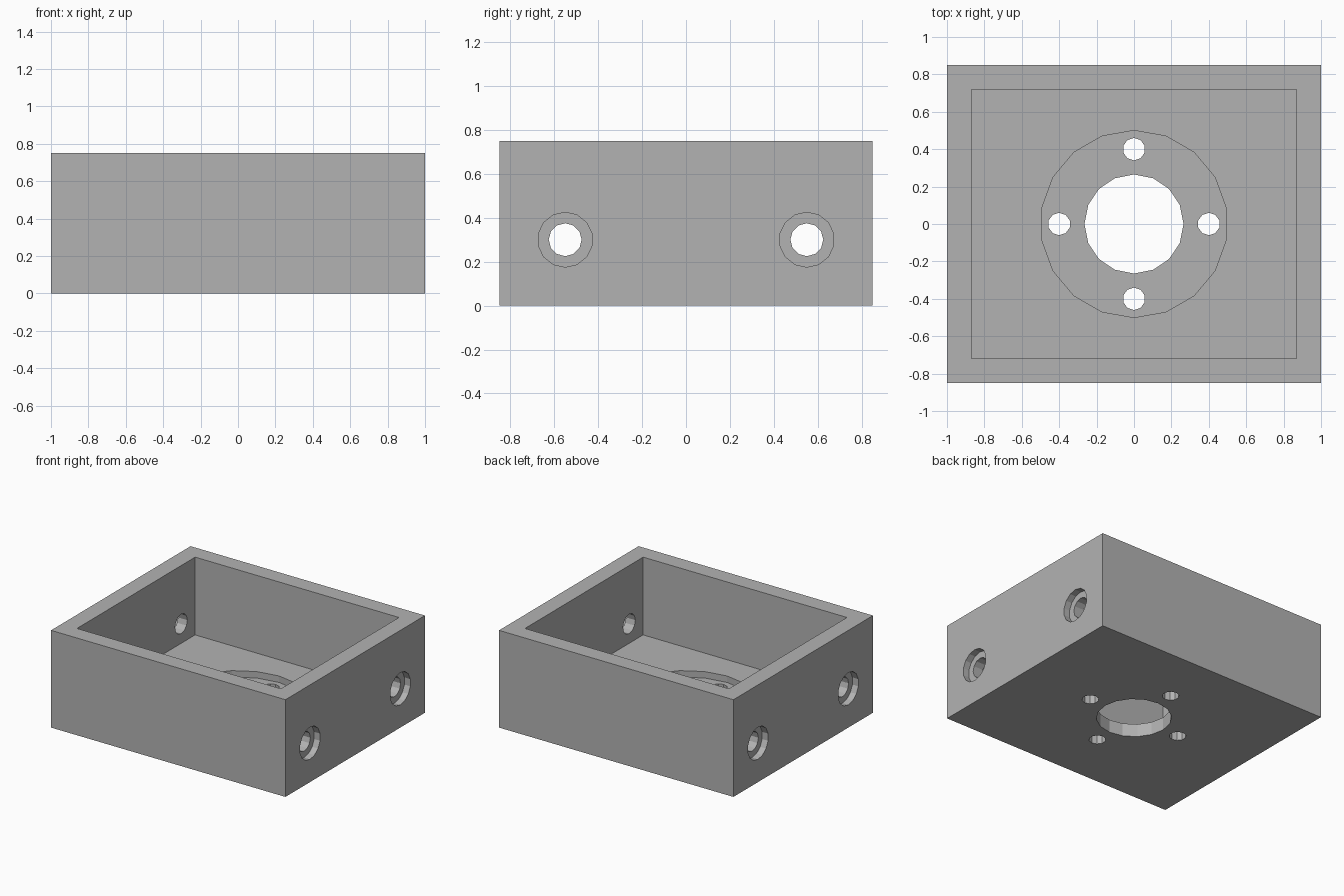
import bpy
from math import pi
from mathutils import Vector

default = bpy.data.objects.get("Cube")
if default:
    bpy.data.objects.remove(default, do_unlink=True)

LENGTH, WIDTH, HEIGHT = 2.0, 1.70, 0.75
INNER_X, INNER_Y, FLOOR = 1.74, 1.44, 0.15
BORE_DEPTH = 0.05

grey = bpy.data.materials.new("light_grey")
grey.use_nodes = True
colour = (0.45, 0.45, 0.45, 1)
grey.diffuse_color = colour
grey.node_tree.nodes["Principled BSDF"].inputs["Base Color"].default_value = colour


def block(name, size, bottom):
    bpy.ops.mesh.primitive_cube_add(size=1, location=(0, 0, bottom + size[2] / 2))
    obj = bpy.context.object
    obj.name = name
    obj.scale = size
    bpy.ops.object.transform_apply(location=True, rotation=False, scale=True)
    obj.data.materials.append(grey)
    return obj


def rod(name, radius, sides, start, end):
    """Cylinder running from start to end."""
    start, end = Vector(start), Vector(end)
    axis = end - start
    bpy.ops.mesh.primitive_cylinder_add(
        vertices=sides, radius=radius, depth=axis.length,
        location=(start + end) / 2,
        rotation=axis.to_track_quat('Z', 'Y').to_euler())
    obj = bpy.context.object
    obj.name = name
    obj.data.materials.append(grey)
    return obj


def cut(target, cutter):
    """Subtract the cutter from the target and discard it."""
    cutter.hide_render = True
    mod = target.modifiers.new(cutter.name, 'BOOLEAN')
    mod.operation = 'DIFFERENCE'
    mod.solver = 'EXACT'
    mod.object = cutter
    bpy.context.view_layer.objects.active = target
    bpy.ops.object.modifier_apply(modifier=mod.name)
    bpy.data.objects.remove(cutter, do_unlink=True)


# Open-topped housing
housing = block("housing", (LENGTH, WIDTH, HEIGHT), 0)
cut(housing, block("cavity", (INNER_X, INNER_Y, HEIGHT), FLOOR))

# Round recess in the floor, with the central opening
cut(housing, rod("floor_recess", 0.5, 18, (0, 0, FLOOR - BORE_DEPTH), (0, 0, 0.3)))
cut(housing, rod("central_opening", 0.265, 16, (0, 0, -0.1), (0, 0, 0.3)))

# Four screw holes around the opening
for x, y in ((0.4, 0), (-0.4, 0), (0, 0.4), (0, -0.4)):
    cut(housing, rod("screw_hole", 0.06, 10, (x, y, -0.1), (x, y, 0.3)))

# Counterbored holes through both end walls
for y in (-0.55, 0.55):
    cut(housing, rod("wall_hole", 0.075, 12, (-1.1, y, 0.3), (1.1, y, 0.3)))
    for side in (-1, 1):
        cut(housing, rod("counterbore", 0.125, 14,
                         (side * (LENGTH / 2 - BORE_DEPTH), y, 0.3),
                         (side * 1.1, y, 0.3)))

# Flat shading and a single material throughout
housing.data.materials.clear()
housing.data.materials.append(grey)
for face in housing.data.polygons:
    face.material_index = 0
    face.use_smooth = False
